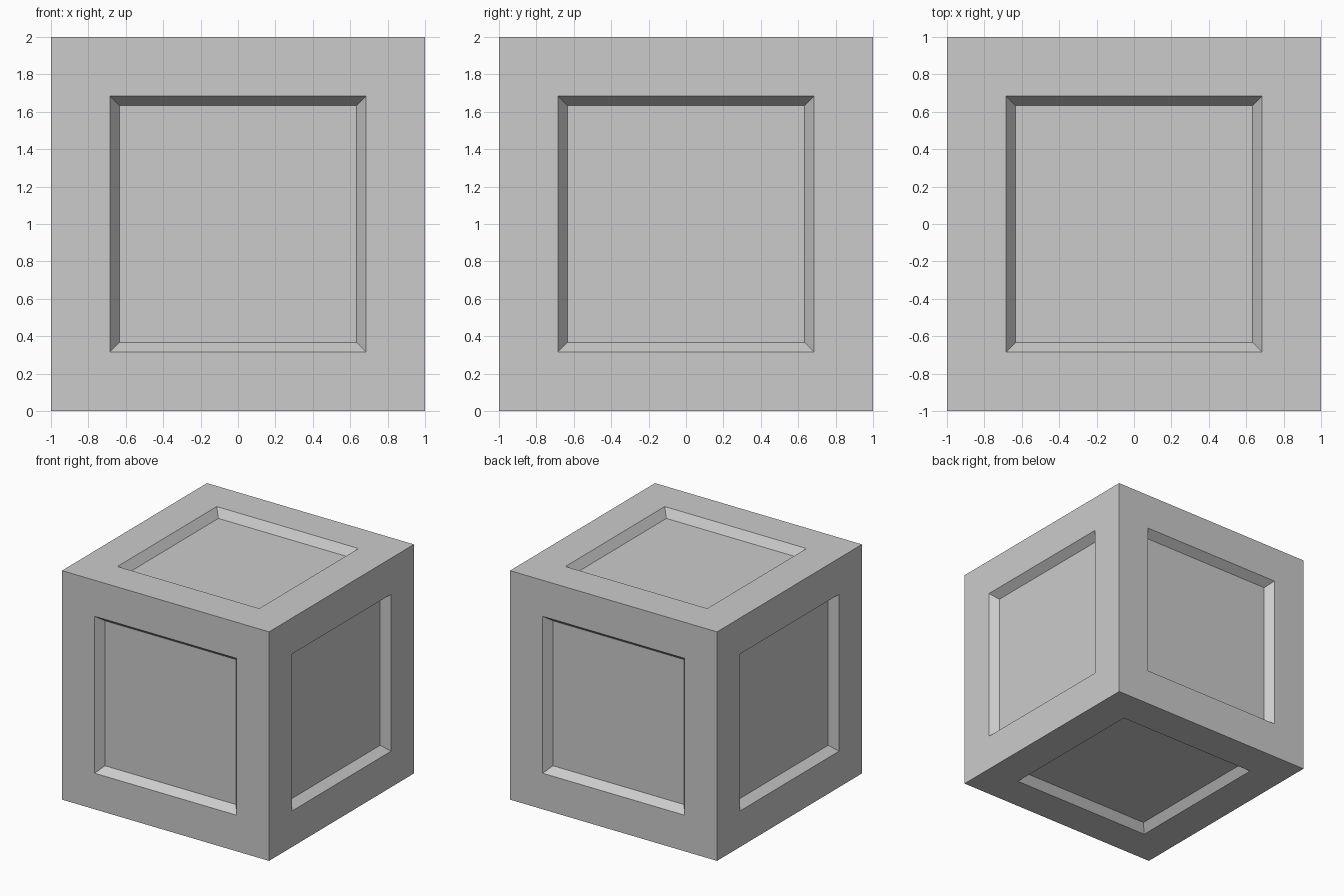
import bpy, bmesh

if "Cube" in bpy.data.objects:
    bpy.data.objects.remove(bpy.data.objects["Cube"])

SIZE = 2.0      # cube edge length
BORDER = 0.315  # flat frame width around each panel
BEVEL = 0.052   # width of the sloped panel wall
DEPTH = 0.07    # how far each panel is sunk

# Crate body: a cube standing on the ground
bm = bmesh.new()
bmesh.ops.create_cube(bm, size=SIZE)
bmesh.ops.translate(bm, verts=bm.verts, vec=(0, 0, SIZE / 2))
bm.normal_update()
panels = bm.faces[:]

# Flat frame on every side, then a sloped recess into each panel
bmesh.ops.inset_individual(bm, faces=panels, thickness=BORDER, use_even_offset=True)
bm.normal_update()
bmesh.ops.inset_individual(bm, faces=panels, thickness=BEVEL, depth=-DEPTH, use_even_offset=True)
bm.normal_update()

mesh = bpy.data.meshes.new("panelled_crate")
bm.to_mesh(mesh)
bm.free()
crate = bpy.data.objects.new("panelled_crate", mesh)
bpy.context.collection.objects.link(crate)
